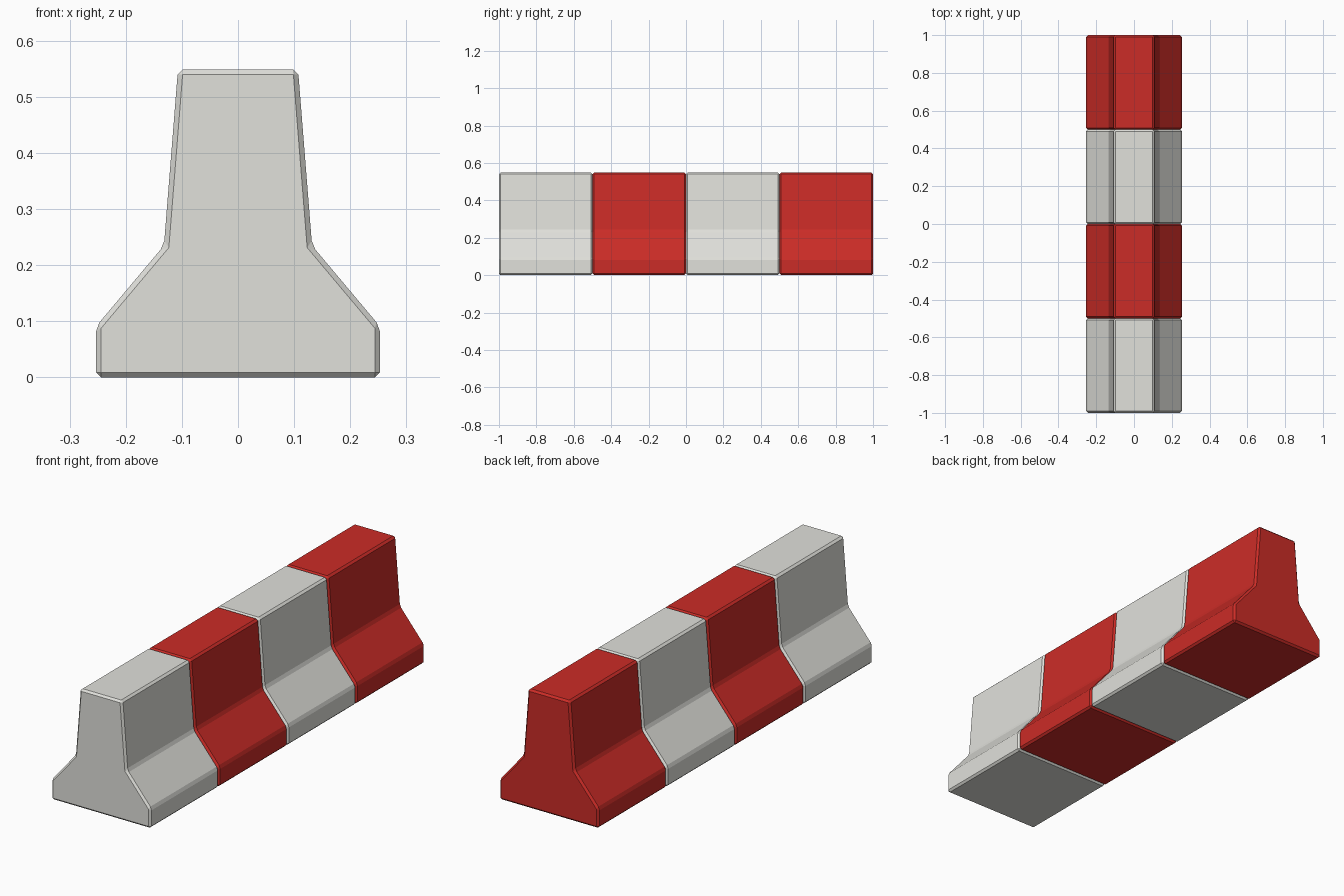
import bpy, bmesh

if "Cube" in bpy.data.objects:
    bpy.data.objects.remove(bpy.data.objects["Cube"])

LENGTH = 0.5
# right half of the barrier cross-section (x, z), bottom to top
HALF = [(0.253, 0.0), (0.253, 0.091), (0.132, 0.235), (0.107, 0.549)]
PROFILE = HALF + [(-x, z) for x, z in reversed(HALF)]


def material(name, color):
    m = bpy.data.materials.new(name)
    m.diffuse_color = color
    m.use_nodes = True
    m.node_tree.nodes["Principled BSDF"].inputs["Base Color"].default_value = m.diffuse_color
    return m


white = material("white_paint", (0.75, 0.75, 0.71, 1))
red = material("red_paint", (0.6, 0.025, 0.02, 1))


def segment(name, y0, mat):
    # extrude the profile along y and chamfer every edge
    bm = bmesh.new()
    face = bm.faces.new([bm.verts.new((x, y0, z)) for x, z in PROFILE])
    ext = bmesh.ops.extrude_face_region(bm, geom=[face])
    verts = [g for g in ext["geom"] if isinstance(g, bmesh.types.BMVert)]
    bmesh.ops.translate(bm, verts=verts, vec=(0, LENGTH, 0))
    bmesh.ops.recalc_face_normals(bm, faces=bm.faces[:])
    bmesh.ops.bevel(bm, geom=bm.edges[:], offset=0.009, segments=1,
                    affect='EDGES', profile=0.5)
    bmesh.ops.recalc_face_normals(bm, faces=bm.faces[:])
    me = bpy.data.meshes.new(name)
    bm.to_mesh(me)
    bm.free()
    me.materials.append(mat)
    ob = bpy.data.objects.new(name, me)
    bpy.context.collection.objects.link(ob)


# four alternating blocks, white at the front
for i in range(4):
    segment(f"barrier_segment_{i + 1}", -1 + i * LENGTH, red if i % 2 else white)
